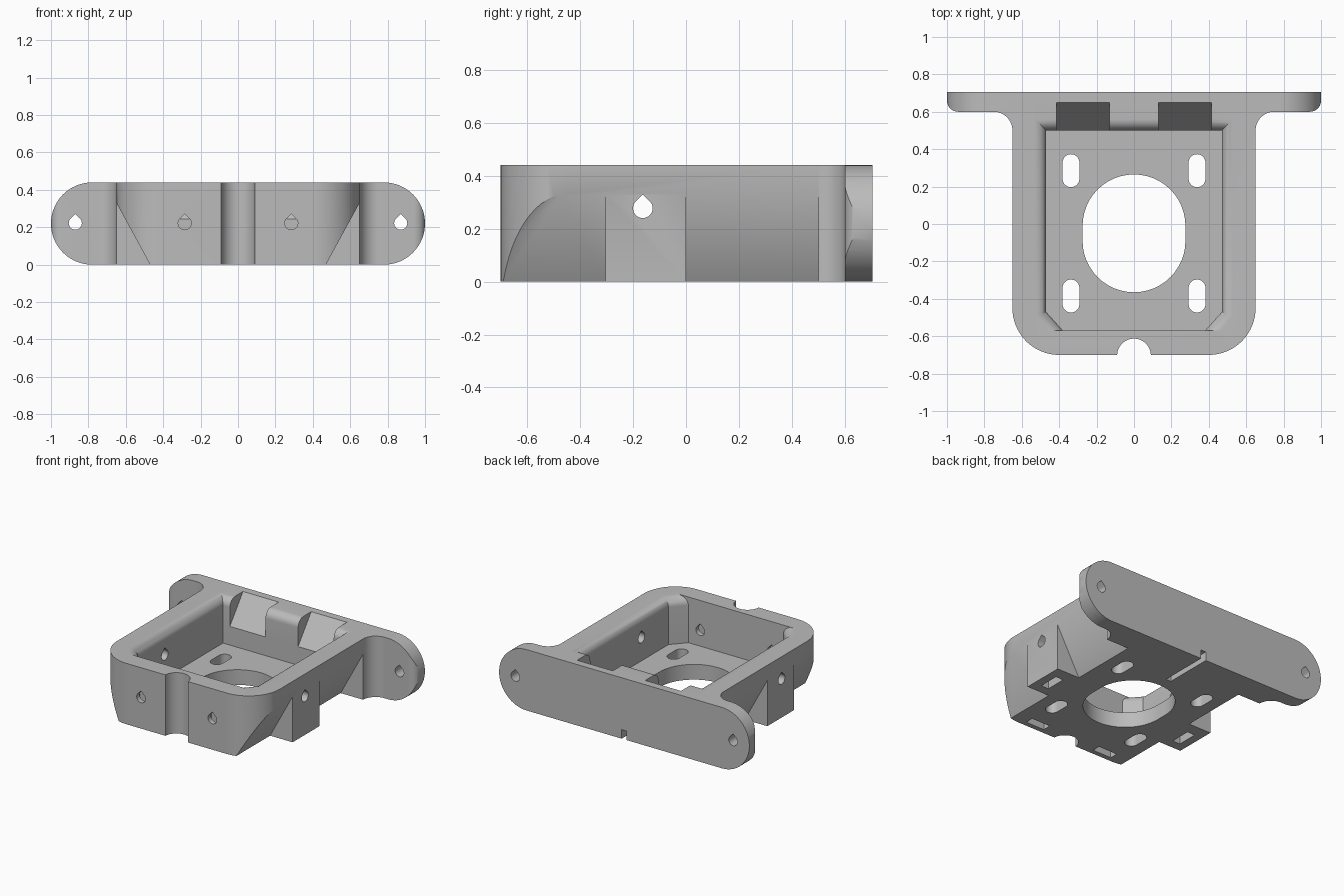
import bpy, bmesh
from math import pi, sin, cos, radians

cube = bpy.data.objects.get("Cube")
if cube:
    bpy.data.objects.remove(cube, do_unlink=True)

H = 0.44          # overall height
FLOOR = 0.11      # floor thickness
BACK = 0.705

grey = bpy.data.materials.new("plain_grey")
grey.use_nodes = True
grey.diffuse_color = (0.5, 0.5, 0.5, 1)
grey.node_tree.nodes["Principled BSDF"].inputs["Base Color"].default_value = (0.5, 0.5, 0.5, 1)


def arc(cx, cy, r, a0, a1, n=16):
    angles = [radians(a0 + (a1 - a0) * i / n) for i in range(n + 1)]
    return [(cx + r * cos(a), cy + r * sin(a)) for a in angles]


def loft(name, rings):
    """Closed solid through rings of equal point count."""
    bm = bmesh.new()
    loops = [[bm.verts.new(p) for p in ring] for ring in rings]
    for a, b in zip(loops, loops[1:]):
        for i in range(len(a)):
            j = (i + 1) % len(a)
            bm.faces.new((a[i], a[j], b[j], b[i]))
    bm.faces.new(loops[0])
    bm.faces.new(loops[-1])
    bmesh.ops.recalc_face_normals(bm, faces=bm.faces)
    mesh = bpy.data.meshes.new(name)
    bm.to_mesh(mesh)
    bm.free()
    mesh.materials.append(grey)
    ob = bpy.data.objects.new(name, mesh)
    bpy.context.collection.objects.link(ob)
    return ob


def prism(name, pts, axis, lo, hi):
    """Extrude a 2D profile along an axis."""
    place = {"x": lambda u, v, w: (w, u, v),
             "y": lambda u, v, w: (u, w, v),
             "z": lambda u, v, w: (u, v, w)}[axis]
    return loft(name, [[place(u, v, w) for u, v in pts] for w in (lo, hi)])


def box(name, cx, cy, sx, sy, lo, hi):
    pts = [(cx - sx / 2, cy - sy / 2), (cx + sx / 2, cy - sy / 2),
           (cx + sx / 2, cy + sy / 2), (cx - sx / 2, cy + sy / 2)]
    return prism(name, pts, "z", lo, hi)


def slot(cx, cy, r, half):
    return arc(cx, cy + half, r, 0, 180, 24) + arc(cx, cy - half, r, 180, 360, 24)


def teardrop(cx, cy, r):
    return arc(cx, cy, r, -225, 45, 24) + [(cx, cy + r * 1.414)]


def combine(target, tool, operation="DIFFERENCE"):
    tool.hide_render = True
    mod = target.modifiers.new("cut", "BOOLEAN")
    mod.operation, mod.solver, mod.object = operation, "EXACT", tool
    bpy.context.view_layer.objects.active = target
    bpy.ops.object.modifier_apply(modifier=mod.name)
    bpy.data.objects.remove(tool, do_unlink=True)


# Plan outline: rounded tray, fillets into a wide rear flange
half = (arc(0.40, -0.45, 0.25, -90, 0) + arc(0.75, 0.50, 0.10, 180, 90)
        + arc(0.94, 0.66, 0.06, -90, 0, 10) + [(1.0, BACK)])
outline = half + [(-x, y) for x, y in reversed(half)]
bracket = prism("motor_bracket", outline, "z", 0, H)

# Round the flange ends
ends = arc(0.78, H / 2, H / 2, -90, 90, 32) + arc(-0.78, H / 2, H / 2, 90, 270, 32)
combine(bracket, prism("end_rounding", ends, "y", -1, 1), "INTERSECT")


# Cavity with rounded lip on the sides and back
def cavity_ring(o, z):
    right = [(0.38 + 1.41 * o, -0.57), (0.47 + o, -0.47 - 0.4 * o), (0.47 + o, 0.50 + o)]
    return [(x, y, z) for x, y in right + [(-x, y) for x, y in reversed(right)]]


R = 0.06
lip = [(R * (1 - cos(t)), H - R + R * sin(t)) for t in [pi / 2 * i / 10 for i in range(11)]]
rings = [cavity_ring(0, FLOOR)] + [cavity_ring(o, z) for o, z in lip] + [cavity_ring(R, 0.55)]
combine(bracket, loft("cavity", rings))

# Central opening and front cable groove
combine(bracket, prism("motor_opening", slot(0, -0.05, 0.275, 0.04), "z", -0.1, 0.2))
combine(bracket, prism("front_groove", arc(0, -0.703, 0.09, 0, 360, 47)[:-1], "z", -0.1, 0.6))

# Small drain slit under the rear
combine(bracket, box("rear_slit", 0, 0.55, 0.04, 0.4, -0.1, 0.065))

# Tool access ramp profile
ramp = [(0.45, 0.245), (0.50, 0.245), (0.65, H), (0.673, 0.47), (0.45, 0.47)]
# Side undercut profile
under = [(0.4155, -0.1), (0.47, 0), (0.65, 0.33), (0.8, 0.33), (0.8, -0.1)]

for s in (-1, 1):
    # Sloped undercuts in front of and behind the screw boss
    for lo, hi in ((-0.9, -0.305), (0.0, 0.50)):
        combine(bracket, prism("undercut", [(s * x, z) for x, z in under], "y", lo, hi))
    combine(bracket, prism("access_ramp", ramp, "x", s * 0.13, s * 0.415))
    # Slotted mounting holes in the floor
    for y in (0.285, -0.385):
        combine(bracket, prism("floor_slot", slot(s * 0.337, y, 0.045, 0.043), "z", -0.1, 0.2))
    # Teardrop screw holes
    combine(bracket, prism("front_hole", teardrop(s * 0.285, 0.222, 0.035), "y", -0.9, -0.5))
    combine(bracket, prism("flange_hole", teardrop(s * 0.87, 0.222, 0.035), "y", 0.4, 0.9))
    combine(bracket, prism("side_hole", teardrop(-0.163, 0.277, 0.037), "x", s * 0.4, s * 0.8))
    # Nut pockets open from below
    combine(bracket, box("front_nut_pocket", s * 0.285, -0.635, 0.15, 0.06, -0.1, 0.29))
    combine(bracket, box("side_nut_pocket", s * 0.56, -0.163, 0.06, 0.15, -0.1, 0.335))

# Smooth curves, keep edges crisp
for ob in bpy.context.selected_objects:
    ob.select_set(False)
bracket.select_set(True)
bpy.context.view_layer.objects.active = bracket
bpy.ops.object.shade_smooth_by_angle(angle=radians(30))
